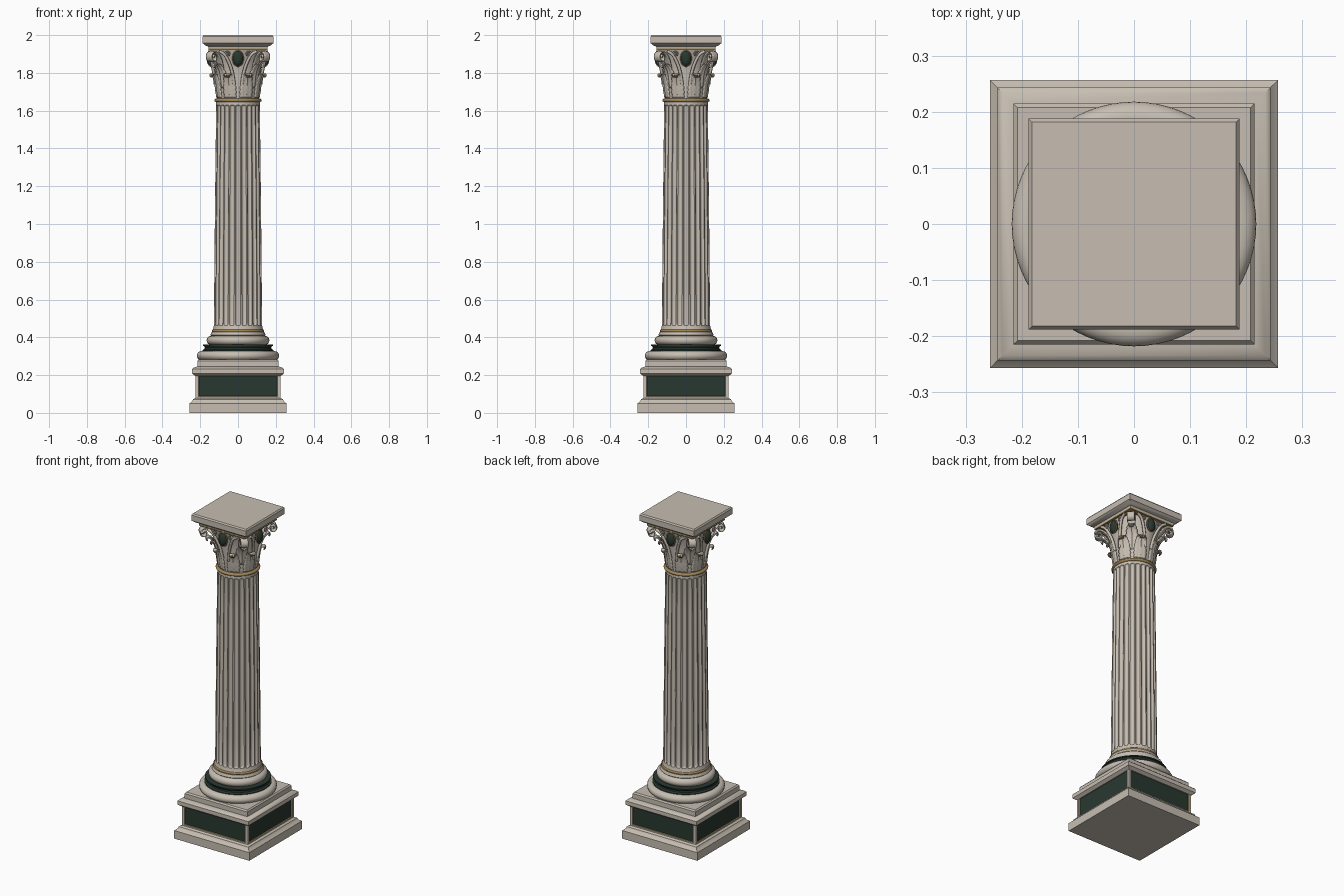
import bpy, bmesh, math
from mathutils import Vector, Matrix

if "Cube" in bpy.data.objects:
    bpy.data.objects.remove(bpy.data.objects["Cube"])

def material(name, rgb):
    m = bpy.data.materials.new(name)
    m.diffuse_color = (*rgb, 1)
    m.use_nodes = True
    m.node_tree.nodes["Principled BSDF"].inputs["Base Color"].default_value = m.diffuse_color
    return m

STONE = material("cream stone", (0.57, 0.515, 0.445))
GREEN = material("dark green marble", (0.022, 0.04, 0.03))
GOLD = material("aged gold", (0.36, 0.24, 0.09))

def finish(bm, name, mats, angle=35, fix=True):
    if fix:
        bmesh.ops.recalc_face_normals(bm, faces=bm.faces)
    me = bpy.data.meshes.new(name)
    bm.to_mesh(me)
    bm.free()
    for m in mats:
        me.materials.append(m)
    ob = bpy.data.objects.new(name, me)
    bpy.context.collection.objects.link(ob)
    bpy.ops.object.select_all(action='DESELECT')
    ob.select_set(True)
    bpy.context.view_layer.objects.active = ob
    bpy.ops.object.shade_smooth_by_angle(angle=math.radians(angle))
    return ob

def skin(bm, rings):
    """Join closed rings of points into a capped solid."""
    vs = [[bm.verts.new(p) for p in ring] for ring in rings]
    n = len(vs[0])
    for a, b in zip(vs, vs[1:]):
        for i in range(n):
            j = (i + 1) % n
            bm.faces.new((a[i], a[j], b[j], b[i]))
    bm.faces.new(vs[0][::-1])
    bm.faces.new(vs[-1])

def turned(name, profile, mat, n=64, square=False):
    """Revolve (radius, z) pairs; square=True gives a four-sided moulding."""
    n, k, off = (4, math.sqrt(2), math.pi / 4) if square else (n, 1, 0)
    bm = bmesh.new()
    skin(bm, [[(r * k * math.cos(off + 2 * math.pi * i / n),
                r * k * math.sin(off + 2 * math.pi * i / n), z) for i in range(n)]
              for r, z in profile])
    return finish(bm, name, [mat])

def bulge(r, z0, z1, depth, n=10):
    """Half-round moulding profile."""
    zc, h = (z0 + z1) / 2, (z1 - z0) / 2
    return [(r - depth + depth * math.cos(t), zc + h * math.sin(t))
            for t in [math.pi * (i / n - 0.5) for i in range(n + 1)]]

def smooth_path(pts, n=6):
    """Catmull-Rom through tuples of any length."""
    p = [Vector(q) for q in pts]
    p = [2 * p[0] - p[1]] + p + [2 * p[-1] - p[-2]]
    out = []
    for a, b, c, d in zip(p, p[1:], p[2:], p[3:]):
        for i in range(n):
            t = i / n
            out.append(0.5 * (2 * b + (c - a) * t + (2 * a - 5 * b + 4 * c - d) * t * t
                              + (3 * b - a - 3 * c + d) * t ** 3))
    return out + [p[-2]]

def strap(name, path, angles, thick, across=8, wrap=False, ridge=0.0, lobes=0.0, gold_from=2.0):
    """Curled leaf or scroll from (radius, z, half width) points, repeated round the axis."""
    bm = bmesh.new()
    rows = []
    for k, (r, z, w) in enumerate(path):
        w *= 1 - lobes * (k % 3 == 2)
        row = []
        for i in range(across + 1):
            s = 2 * i / across - 1
            rr = r + ridge * math.cos(s * 3 * math.pi)
            a = s * w / r
            p = (rr * math.sin(a), -rr * math.cos(a), z) if wrap else (s * w, -rr, z)
            row.append(bm.verts.new(p))
        rows.append(row)
    for k, (a, b) in enumerate(zip(rows, rows[1:])):
        for i in range(across):
            f = bm.faces.new((a[i], a[i + 1], b[i + 1], b[i]))
            f.material_index = int(k / len(rows) >= gold_from)
    first = finish(bm, name, [STONE, GOLD], 50, fix=False)
    for q, ang in enumerate(angles):
        ob = first if q == 0 else bpy.data.objects.new(name, first.data)
        if q:
            bpy.context.collection.objects.link(ob)
        ob.rotation_euler.z = math.radians(ang)
        s = ob.modifiers.new("thickness", 'SOLIDIFY')
        s.thickness, s.offset = thick, 0

# Pedestal: plinth, panelled block, cap and step
turned("plinth", [(0.257, 0), (0.257, 0.05), (0.242, 0.062), (0.238, 0.072), (0.222, 0.08)], STONE, square=True)

bm = bmesh.new()
bmesh.ops.create_cube(bm, size=1, matrix=Matrix.Translation((0, 0, 0.1425))
                      @ Matrix.Diagonal((0.45, 0.45, 0.145, 1)))
bm.normal_update()
sides = [f for f in bm.faces if abs(f.normal.z) < 0.5]
bmesh.ops.inset_individual(bm, faces=sides, thickness=0.023, depth=0)
rim = bmesh.ops.inset_individual(bm, faces=sides, thickness=0.003, depth=-0.006)["faces"]
for f in rim:
    f.material_index = 2
for f in sides:
    f.material_index = 1
finish(bm, "pedestal_block", [STONE, GREEN, GOLD])

turned("pedestal_cap", [(0.225, 0.195), (0.236, 0.203), (0.243, 0.208), (0.243, 0.232), (0.234, 0.24),
                        (0.218, 0.245)], STONE, square=True)
turned("pedestal_step", [(0.215, 0.24), (0.215, 0.274), (0.208, 0.282)], STONE, square=True)

# Round column base
turned("lower_torus", bulge(0.218, 0.278, 0.328, 0.028), STONE)
turned("green_scotia", [(0.188, 0.325), (0.188, 0.332), (0.178, 0.338), (0.175, 0.345),
                        (0.18, 0.353), (0.185, 0.355), (0.185, 0.361), (0.16, 0.362)], GREEN)
turned("upper_torus", bulge(0.166, 0.36, 0.408, 0.024) + [(0.146, 0.412), (0.14, 0.428)], STONE)
turned("base_gold_ring", bulge(0.139, 0.426, 0.442, 0.008, 6), GOLD)

# Fluted shaft with rounded flute ends
FLUTES, SEG, Z0, Z1, W = 24, 10, 0.462, 1.63, 0.0115
zs = [0.438, 0.448] + [Z0 + W * t for t in (0, 0.08, 0.25, 0.5, 1)]
zs += [Z0 + W + (Z1 - Z0 - 2 * W) * i / 6 for i in range(1, 6)]
zs += [Z1 - W * t for t in (1, 0.5, 0.25, 0.08, 0)] + [1.64, 1.652]
rings = []
for z in zs:
    t = max(0.0, (z - 0.44) / 1.2)
    r0 = 0.128 - 0.012 * t ** 1.3 + 0.006 * max(0, 1 - (z - 0.438) / 0.02)
    d = max(0, Z0 + W - z, z - (Z1 - W))
    ring = []
    for i in range(FLUTES * SEG):
        pitch = 2 * math.pi * r0 / FLUTES
        u = ((i % SEG) / SEG - 0.5) * pitch
        r = r0 - 0.85 * math.sqrt(max(0, W * W - u * u - d * d))
        a = 2 * math.pi * (i - SEG / 2) / (FLUTES * SEG)
        ring.append((r * math.cos(a), r * math.sin(a), z))
    rings.append(ring)
bm = bmesh.new()
skin(bm, rings)
finish(bm, "fluted_shaft", [STONE], 30)

# Capital: neck ring, bell and abacus
turned("neck_gold_ring", bulge(0.125, 1.645, 1.664, 0.012, 8), GOLD)
turned("capital_bell", [(p[0], p[1]) for p in smooth_path(
    [(0.112, 1.66), (0.114, 1.71), (0.118, 1.77), (0.122, 1.82), (0.132, 1.87), (0.15, 1.93)], 4)], STONE)
turned("abacus_gold_line", [(0.15, 1.92), (0.156, 1.922), (0.156, 1.928), (0.15, 1.93)], GOLD, square=True)
turned("abacus", [(0.155, 1.927), (0.158, 1.94), (0.172, 1.945), (0.182, 1.953), (0.188, 1.957),
                  (0.188, 1.992), (0.182, 2.0)], STONE, square=True)

# Leaves with gilded curled tips
strap("leaf", smooth_path([(0.113, 1.67, 0.036), (0.119, 1.71, 0.038), (0.124, 1.75, 0.034), (0.134, 1.785, 0.027),
                           (0.149, 1.795, 0.02), (0.156, 1.785, 0.015), (0.15, 1.776, 0.011)], 5),
      [22.5 + 45 * k for k in range(8)], 0.005, wrap=True, ridge=0.0022, lobes=0.14, gold_from=0.76)
strap("upper_leaf", smooth_path([(0.117, 1.72, 0.03), (0.128, 1.79, 0.035), (0.145, 1.83, 0.03),
                                 (0.168, 1.85, 0.022), (0.18, 1.842, 0.013), (0.176, 1.83, 0.008)], 5),
      [45 + 90 * k for k in range(4)], 0.006, wrap=True, ridge=0.003, lobes=0.14)

# Corner scrolls ending in a spiral
spiral = [(0.194 + (0.028 - 0.0022 * k) * math.cos(a), 1.882 + (0.030 - 0.0023 * k) * math.sin(a), 0.021)
          for k, a in enumerate([math.pi * (0.6 - 0.25 * j) for j in range(12)])]
strap("corner_scroll", smooth_path([(0.118, 1.78, 0.016), (0.132, 1.84, 0.02), (0.155, 1.888, 0.022)] + spiral, 4),
      [45 + 90 * k for k in range(4)], 0.007, across=4)

# Face ornament: green oval, gold rim and small curling stems
def tube(name, pts, radius, mat, angle, closed=False):
    cu = bpy.data.curves.new(name, 'CURVE')
    cu.dimensions, cu.bevel_depth, cu.bevel_resolution, cu.use_fill_caps = '3D', radius, 2, True
    sp = cu.splines.new('POLY')
    sp.points.add(len(pts) - 1)
    for p, co in zip(sp.points, pts):
        p.co = (*co, 1)
    sp.use_cyclic_u = closed
    cu.materials.append(mat)
    ob = bpy.data.objects.new(name, cu)
    bpy.context.collection.objects.link(ob)
    ob.rotation_euler.z = angle

for q in range(4):
    ang = q * math.pi / 2
    bm = bmesh.new()
    bmesh.ops.create_uvsphere(bm, u_segments=20, v_segments=12, radius=1,
                              matrix=Matrix.Rotation(ang, 4, 'Z') @ Matrix.Translation((0, -0.146, 1.876))
                              @ Matrix.Diagonal((0.027, 0.02, 0.04, 1)))
    finish(bm, "green_oval", [GREEN], 60)
    oval = [(0.028 * math.cos(t), -0.147, 1.876 + 0.041 * math.sin(t))
            for t in [2 * math.pi * i / 24 for i in range(24)]]
    tube("oval_gold_rim", oval, 0.0035, GOLD, ang, True)
    for s in (-1, 1):
        stem = smooth_path([(s * 0.02, -0.12, 1.74), (s * 0.03, -0.128, 1.8), (s * 0.046, -0.138, 1.85),
                            (s * 0.07, -0.148, 1.895), (s * 0.1, -0.152, 1.915)], 5)
        tube("face_stem", stem, 0.0085, STONE, ang)
        curl = [(s * (0.055 + 0.015 * (1 - i / 20) * math.cos(i * 0.5)), -0.15,
                 1.9 + 0.015 * (1 - i / 20) * math.sin(i * 0.5)) for i in range(18)]
        tube("face_curl", curl, 0.004, STONE, ang)
